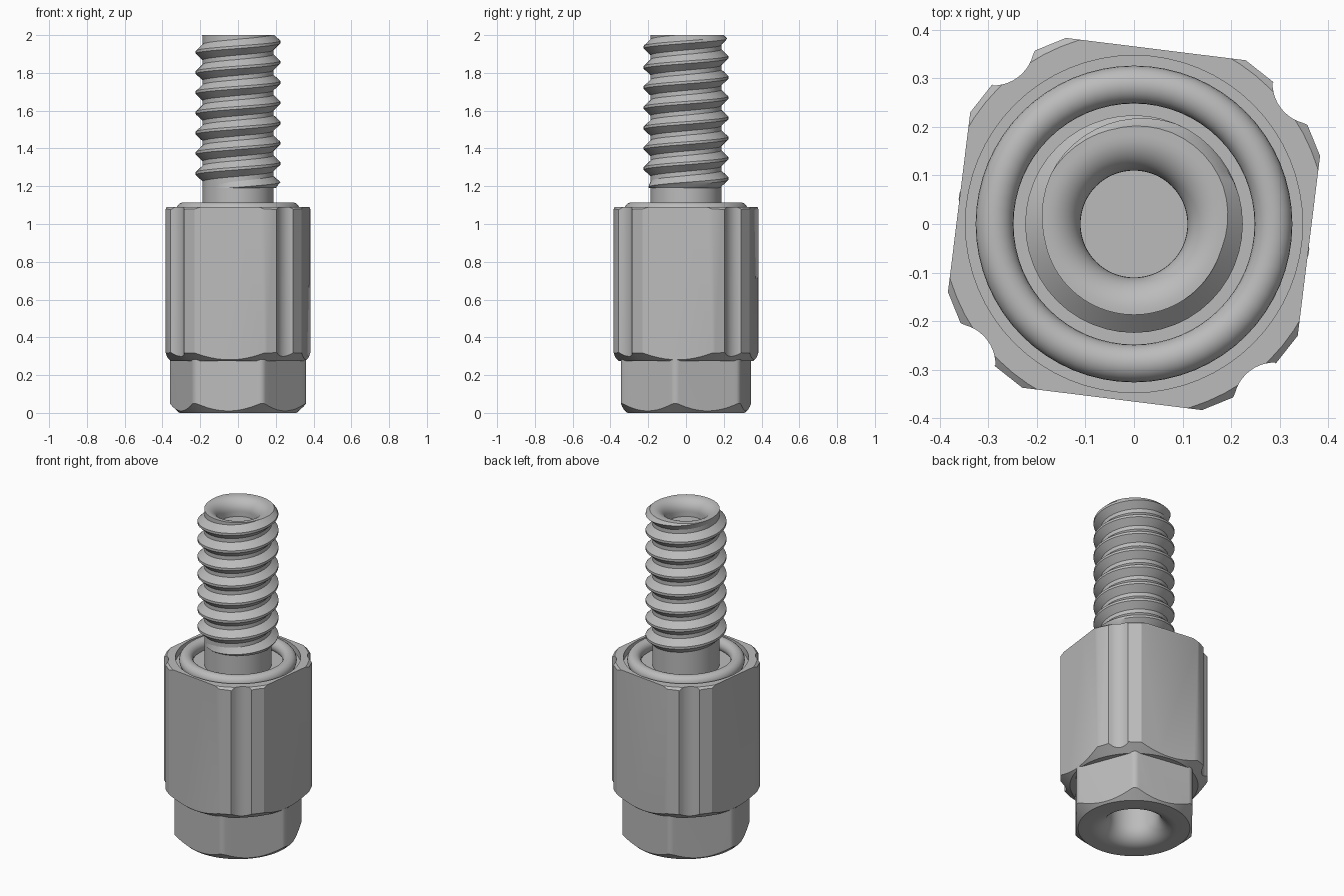
import bpy, bmesh, math
from math import sin, cos, pi, radians

cube = bpy.data.objects.get("Cube")
if cube:
    bpy.data.objects.remove(cube, do_unlink=True)

steel = bpy.data.materials.new("grey_steel")
steel.use_nodes = True
grey = (0.5, 0.5, 0.5, 1)
steel.diffuse_color = grey
steel.node_tree.nodes["Principled BSDF"].inputs["Base Color"].default_value = grey


def make(name, bm):
    bmesh.ops.recalc_face_normals(bm, faces=bm.faces)
    mesh = bpy.data.meshes.new(name)
    bm.to_mesh(mesh)
    bm.free()
    mesh.materials.append(steel)
    ob = bpy.data.objects.new(name, mesh)
    bpy.context.collection.objects.link(ob)
    return ob


def select(ob):
    bpy.ops.object.select_all(action='DESELECT')
    ob.select_set(True)
    bpy.context.view_layer.objects.active = ob


def smooth(ob, angle=30):
    select(ob)
    bpy.ops.object.shade_smooth_by_angle(angle=radians(angle))


def lathe(name, profile, closed=False, steps=64):
    """Spin an (r, z) profile around the z axis."""
    bm = bmesh.new()
    vs = [bm.verts.new((r, 0, z)) for r, z in profile]
    pairs = list(zip(vs, vs[1:])) + ([(vs[-1], vs[0])] if closed else [])
    es = [bm.edges.new(p) for p in pairs]
    bmesh.ops.spin(bm, geom=vs + es, cent=(0, 0, 0), axis=(0, 0, 1),
                   angle=2 * pi, steps=steps, use_duplicate=False)
    bmesh.ops.remove_doubles(bm, verts=bm.verts, dist=1e-5)
    return make(name, bm)


def prism(name, outline, z0, z1):
    bm = bmesh.new()
    face = bm.faces.new([bm.verts.new((x, y, z0)) for x, y in outline])
    top = bmesh.ops.extrude_face_region(bm, geom=[face])["geom"]
    bmesh.ops.translate(bm, vec=(0, 0, z1 - z0),
                        verts=[g for g in top if isinstance(g, bmesh.types.BMVert)])
    return make(name, bm)


def turn_down(ob, cutter):
    """Keep only what lies inside the turned envelope."""
    mod = ob.modifiers.new("turned", 'BOOLEAN')
    mod.operation, mod.solver, mod.object = 'INTERSECT', 'EXACT', cutter
    select(ob)
    bpy.ops.object.modifier_apply(modifier=mod.name)
    bpy.data.objects.remove(cutter, do_unlink=True)
    smooth(ob)


def fillet(r, z, rad, a0, a1, n=10):
    return [(r + rad * cos(a0 + (a1 - a0) * i / n),
             z + rad * sin(a0 + (a1 - a0) * i / n)) for i in range(n + 1)]


# Four-sided body with cut corners and a round groove down each corner
quarter = [(0.337, -0.23), (0.383, 0.14), (0.357, 0.204)]
quarter += [(0.37 + 0.085 * cos(a), 0.29 + 0.085 * sin(a))
            for a in [radians(255 - 7.5 * i) for i in range(11)]]
quarter += [(0.287, 0.292)]
outline = []
for k in range(4):
    c, s = cos(k * pi / 2), sin(k * pi / 2)
    outline += [(x * c - y * s, x * s + y * c) for x, y in quarter]
body = prism("square_body", outline, 0.2, 1.2)
turn_down(body, lathe("body_envelope", [
    (0, 0.275), (0.355, 0.275), (0.43, 0.335), (0.43, 1.06), (0.395, 1.09),
    (0.347, 1.09), (0.347, 1.05), (0, 1.05)]))

# Hexagonal nut with rounded corners and a flared bore
hexagon = []
for k in range(6):
    corner = radians(-9.2 + 60 * k)
    for i in range(-3, 4):
        a = corner + radians(10 * i)
        hexagon.append((0.325 * cos(corner) + 0.04 * cos(a),
                        0.325 * sin(corner) + 0.04 * sin(a)))
nut = prism("hex_nut", hexagon, -0.1, 0.4)
turn_down(nut, lathe("nut_envelope", [
    (0.42, 0.285), (0.42, 0.1), (0.31, 0)]
    + fillet(0.24, 0.1, 0.1, -pi / 2, -pi) + [(0.14, 0.285)], closed=True))

# Sealing ring in the recess on top of the body
smooth(lathe("sealing_ring", fillet(0.287, 1.076, 0.039, 0, 2 * pi, 24)), 60)

# Stud core with a rounded mouth and a shallow bore
core = lathe("stud_core", [(0.187, 1.04), (0.187, 2.0), (0.18, 2.0)]
             + fillet(0.18, 1.93, 0.07, pi / 2, pi) + [(0.11, 1.9), (0, 1.9)])
smooth(core)

# Screw thread: one ridge swept up a right-hand helix, then trimmed flat
PITCH, STEPS, TURNS = 0.107, 48, 10
TOP, BOTTOM = 2.0, 1.19
ridge = [(0.186, -0.043), (0.224, -0.007), (0.224, 0.007), (0.186, 0.043)]
bm = bmesh.new()
rings = []
for i in range(STEPS * TURNS + 1):
    a = 2 * pi * i / STEPS
    ring = []
    for r, dz in ridge:
        z = 1.963 + PITCH * (i / STEPS - TURNS + 2) + dz
        r = max(0.186, min(r, 0.2 + TOP - z, 0.195 + z - BOTTOM))
        ring.append(bm.verts.new((r * cos(a), r * sin(a), z)))
    rings.append(ring)
for a, b in zip(rings, rings[1:]):
    for j in range(4):
        k = (j + 1) % 4
        bm.faces.new((a[j], a[k], b[k], b[j]))
for z, up in ((TOP, 1), (BOTTOM, -1)):
    cut = bmesh.ops.bisect_plane(
        bm, geom=bm.verts[:] + bm.edges[:] + bm.faces[:], plane_co=(0, 0, z),
        plane_no=(0, 0, up), clear_outer=True)["geom_cut"]
    bmesh.ops.holes_fill(bm, edges=[e for e in cut if isinstance(e, bmesh.types.BMEdge)],
                         sides=0)
smooth(make("screw_thread", bm))
